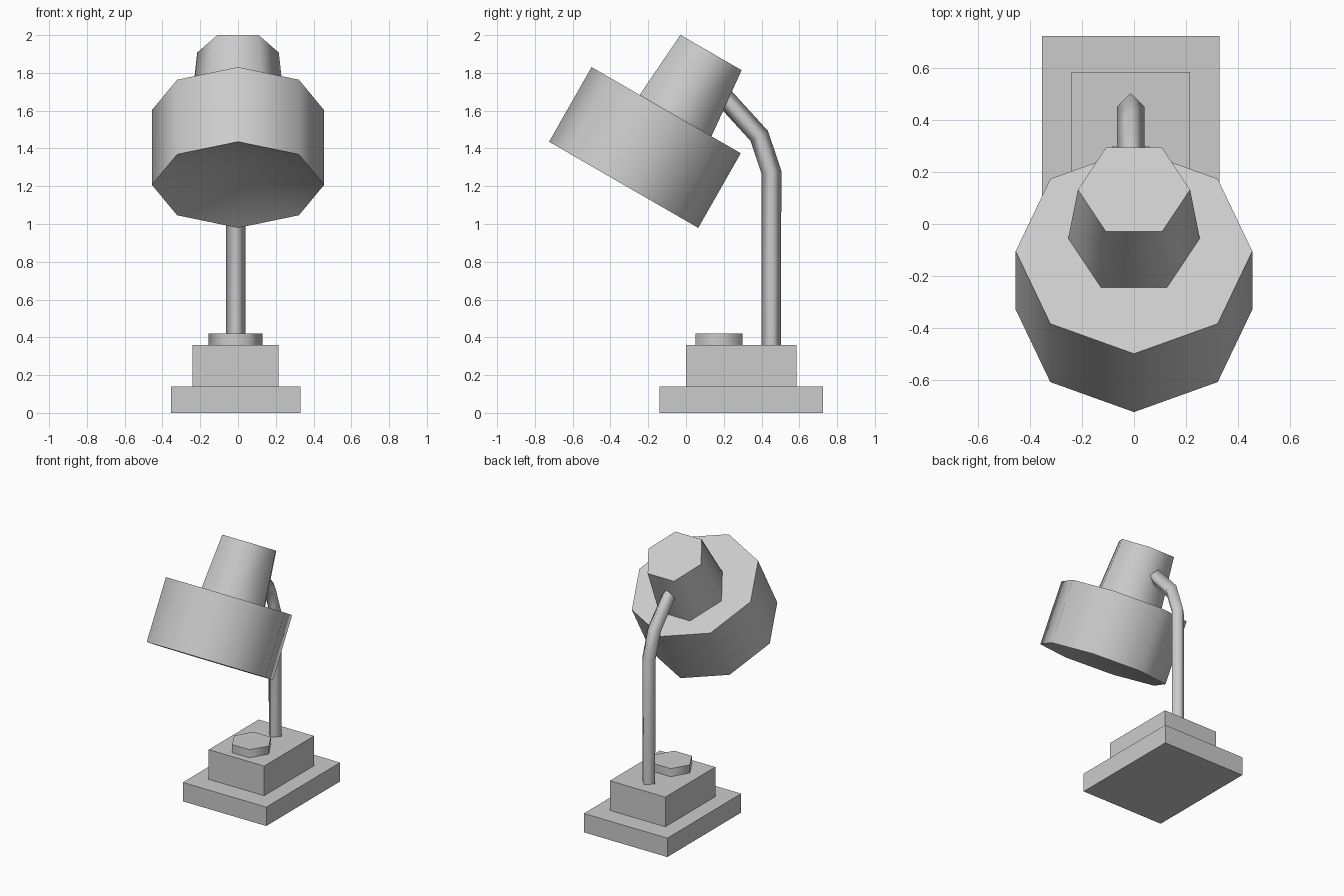
import bpy, bmesh
from math import sin, cos, pi, radians
from mathutils import Vector

if "Cube" in bpy.data.objects:
    bpy.data.objects.remove(bpy.data.objects["Cube"])

grey = bpy.data.materials.new("light_grey")
grey.diffuse_color = (0.6, 0.6, 0.6, 1)
grey.use_nodes = True
grey.node_tree.nodes["Principled BSDF"].inputs["Base Color"].default_value = grey.diffuse_color


def finish(name, bm):
    bmesh.ops.recalc_face_normals(bm, faces=bm.faces[:])
    mesh = bpy.data.meshes.new(name)
    bm.to_mesh(mesh)
    bm.free()
    mesh.materials.append(grey)
    obj = bpy.data.objects.new(name, mesh)
    bpy.context.collection.objects.link(obj)


def box(name, lo, hi):
    bm = bmesh.new()
    bmesh.ops.create_cube(bm, size=1)
    for v in bm.verts:
        v.co = [(a + b) / 2 + (b - a) * c for a, b, c in zip(lo, hi, v.co)]
    finish(name, bm)


def loft(name, sides, x, rings, recess=0):
    """Rings are (y, z, radius, tilt in degrees); smooth sides, flat ends.
    A recess replaces the first end with a shallow inward cone."""
    bm = bmesh.new()
    loops = []
    for y, z, r, tilt in rings:
        t = radians(tilt)
        u, w = Vector((1, 0, 0)), Vector((0, cos(t), -sin(t)))
        c = Vector((x, y, z))
        loops.append([bm.verts.new(c + r * (u * cos(2 * pi * i / sides) + w * sin(2 * pi * i / sides)))
                      for i in range(sides)])
    for a, b in zip(loops, loops[1:]):
        for i in range(sides):
            j = (i + 1) % sides
            bm.faces.new((a[i], a[j], b[j], b[i])).smooth = True
    bm.faces.new(loops[-1])
    if recess:
        y, z, r, tilt = rings[0]
        t = radians(tilt)
        apex = bm.verts.new((x, y + recess * sin(t), z + recess * cos(t)))
        rim = loops[0]
        for i in range(sides):
            j = (i + 1) % sides
            bm.faces.new((rim[j], rim[i], apex)).smooth = True
            bm.edges.get((rim[i], rim[j])).smooth = False
    else:
        bm.faces.new(loops[0][::-1])
    finish(name, bm)


# stepped base
box("base_plate", (-0.355, -0.14, 0), (0.33, 0.725, 0.14))
box("base_block", (-0.24, 0.0, 0.14), (0.215, 0.585, 0.36))

# hexagonal switch on the base
loft("switch_button", 6, -0.012, [(0.175, 0.36, 0.143, 0), (0.175, 0.42, 0.143, 0)])

# bent four-sided pole
loft("pole", 4, -0.012, [(0.452, 0.36, 0.052, 0), (0.452, 1.275, 0.053, -9),
                         (0.388, 1.466, 0.053, -30.5), (0.203, 1.669, 0.052, -43)])

# tilted lamp head: octagonal shade and tapered hexagonal neck
loft("shade", 8, 0, [(-0.33, 1.2075, 0.456, 30), (-0.105, 1.6025, 0.456, 30)], recess=0.16)
loft("shade_neck", 6, 0, [(-0.055, 1.574, 0.2535, 30), (0.1325, 1.9075, 0.216, 30)])
